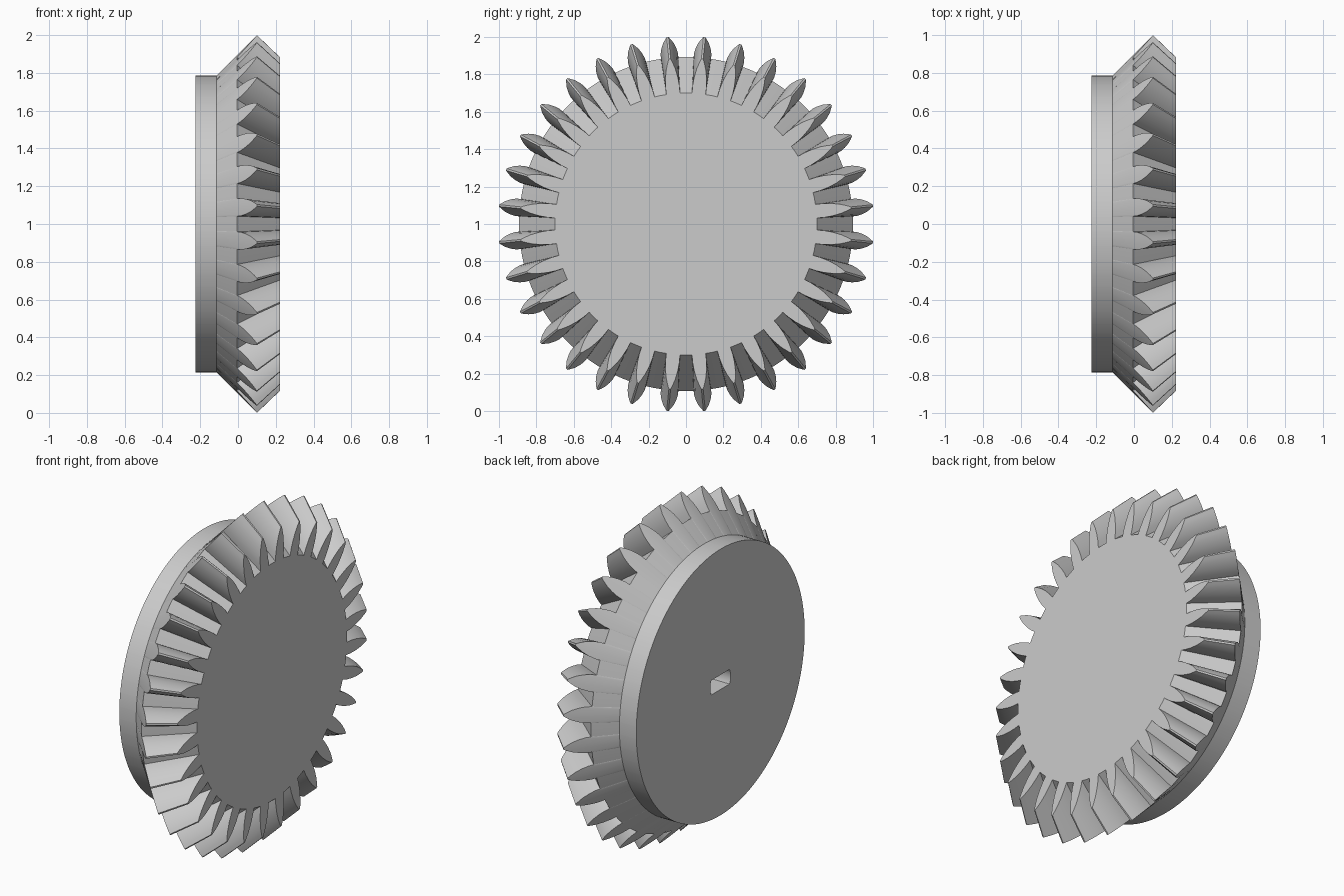
import bpy
import bmesh
from math import sin, cos, radians

if "Cube" in bpy.data.objects:
    bpy.data.objects.remove(bpy.data.objects["Cube"], do_unlink=True)

TEETH = 32
PITCH = 360 / TEETH
HOLE_R, HOLE_FLAT = 0.095, 0.043

# Tooth flank: (height fraction, half angle in degrees)
FLANK = [(0, 3.0), (0.2, 2.92), (0.45, 2.45), (0.7, 1.7), (0.88, 0.9), (1, 0.3)]
COLUMN = [(0, -PITCH / 2)] + [(s, -a) for s, a in FLANK] + [(s, a) for s, a in reversed(FLANK)]
columns = [(s, radians((i + 0.5) * PITCH + a)) for i in range(TEETH) for s, a in COLUMN]


def mix(a, b, t):
    return a + (b - a) * t


bm = bmesh.new()


def ring(shape):
    """One vertex per column; shape(s) gives axial position and radius."""
    verts = []
    for s, a in columns:
        x, r = shape(s)
        verts.append(bm.verts.new((x, r * sin(a), 1 + r * cos(a))))
    return verts


def hole_ring(x):
    """Round bore outline with two flats."""
    return [bm.verts.new((x, HOLE_R * sin(a),
                          1 + max(-HOLE_FLAT, min(HOLE_FLAT, HOLE_R * cos(a)))))
            for s, a in columns]


rings = [
    hole_ring(0.1),                                                # bore floor
    hole_ring(-0.225),                                             # bore mouth
    ring(lambda s: (-0.225, 0.785)),                               # hub back rim
    ring(lambda s: (-0.115, 0.785)),                               # hub front rim
    ring(lambda s: (mix(-0.005, 0.1, s), mix(0.893, 1.004, s))),   # tooth outer ends
    ring(lambda s: (0.222, mix(0.70, 0.887, s))),                  # tooth inner ends
    ring(lambda s: (0.222, 0.69)),                                 # front disc
]

# Skin the rings and cap both ends
n = len(columns)
for lower, upper in zip(rings, rings[1:]):
    for i in range(n):
        j = (i + 1) % n
        bm.faces.new((lower[i], lower[j], upper[j], upper[i]))
bm.faces.new(rings[0])
bm.faces.new(rings[-1])
bmesh.ops.recalc_face_normals(bm, faces=bm.faces)

mesh = bpy.data.meshes.new("bevel_gear")
bm.to_mesh(mesh)
bm.free()
gear = bpy.data.objects.new("bevel_gear", mesh)
bpy.context.collection.objects.link(gear)

# Single grey material
grey = bpy.data.materials.new("light_grey")
grey.use_nodes = True
colour = (0.6, 0.6, 0.6, 1)
grey.diffuse_color = colour
grey.node_tree.nodes["Principled BSDF"].inputs["Base Color"].default_value = colour
mesh.materials.append(grey)

# Smooth shading with crisp edges
bpy.ops.object.select_all(action="DESELECT")
gear.select_set(True)
bpy.context.view_layer.objects.active = gear
bpy.ops.object.shade_smooth_by_angle(angle=radians(20))
